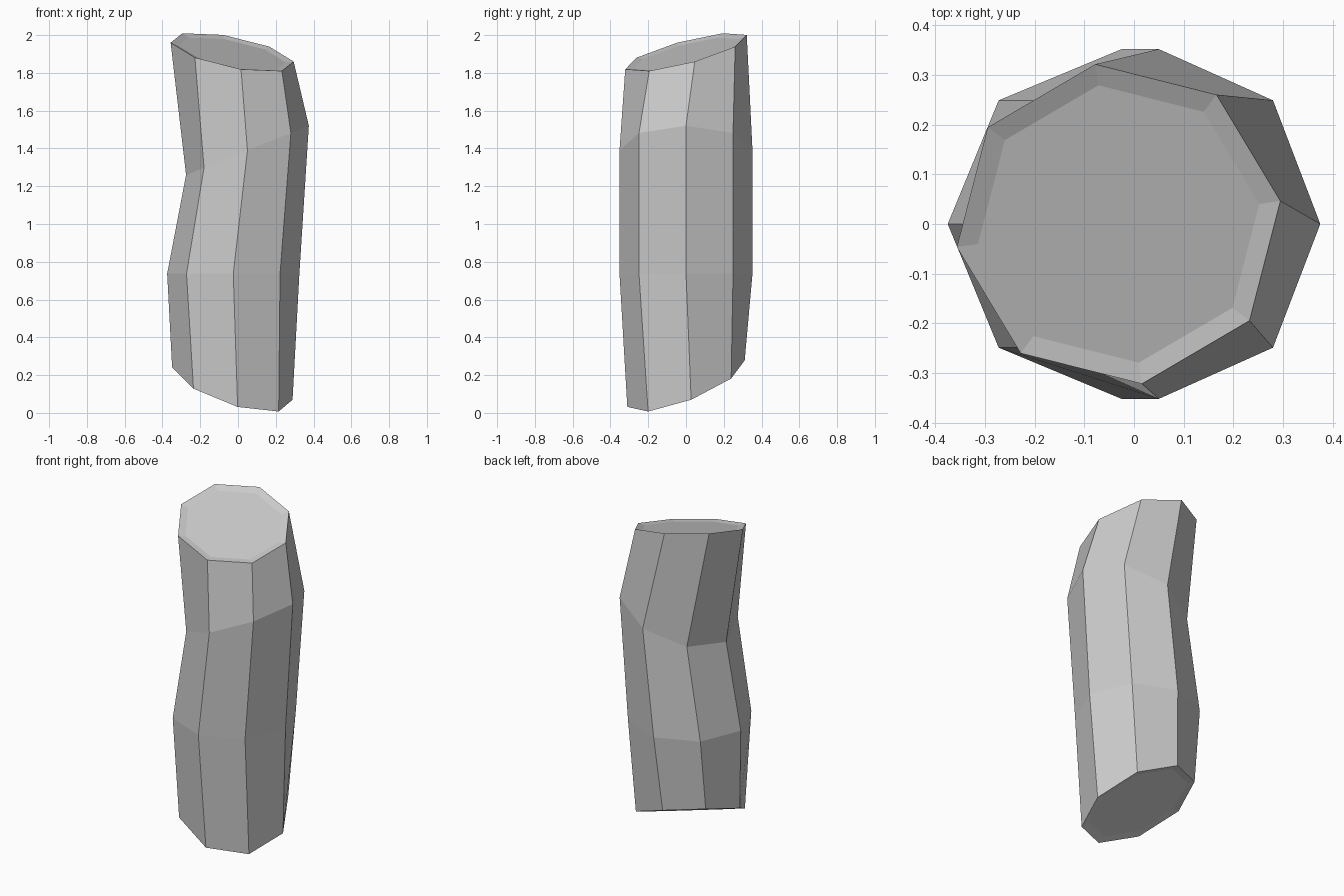
import bpy, bmesh
from math import cos, sin, radians

if "Cube" in bpy.data.objects:
    bpy.data.objects.remove(bpy.data.objects["Cube"])

SIDES = 8

def ring(bm, cx, cz, rx, ry, slope_x, slope_y, twist=0, drop=0):
    """Octagonal section whose plane is tilted by the two slopes."""
    verts = []
    for i in range(SIDES):
        a = radians(360 / SIDES * i + twist)
        x, y = rx * cos(a), ry * sin(a)
        verts.append(bm.verts.new((cx + x, y, cz + slope_x * x + slope_y * y - drop)))
    return verts

bm = bmesh.new()
bottom = dict(cx=-0.03, cz=0.155, slope_x=-0.30, slope_y=0.37, twist=5)
top = dict(cx=-0.031, cz=1.91, slope_x=-0.19, slope_y=0.255, twist=8.2)

# Sections from the bottom cut to the top cut, with slightly dished end faces
rings = [
    ring(bm, rx=0.28, ry=0.272, drop=-0.01, **bottom),
    ring(bm, rx=0.32, ry=0.312, **bottom),
    ring(bm, -0.025, 0.737, 0.35, 0.352, 0, 0),
    ring(bm, 0.05, 1.39, 0.325, 0.352, 0.40, 0),
    ring(bm, rx=0.329, ry=0.325, **top),
    ring(bm, rx=0.286, ry=0.282, drop=0.01, **top),
]

# Skin the sections and close both ends
for low, high in zip(rings, rings[1:]):
    for i in range(SIDES):
        j = (i + 1) % SIDES
        bm.faces.new((low[i], low[j], high[j], high[i]))
bm.faces.new(list(reversed(rings[0])))
bm.faces.new(rings[-1])
bmesh.ops.recalc_face_normals(bm, faces=bm.faces)

mesh = bpy.data.meshes.new("log")
bm.to_mesh(mesh)
bm.free()
log = bpy.data.objects.new("log", mesh)
bpy.context.collection.objects.link(log)
